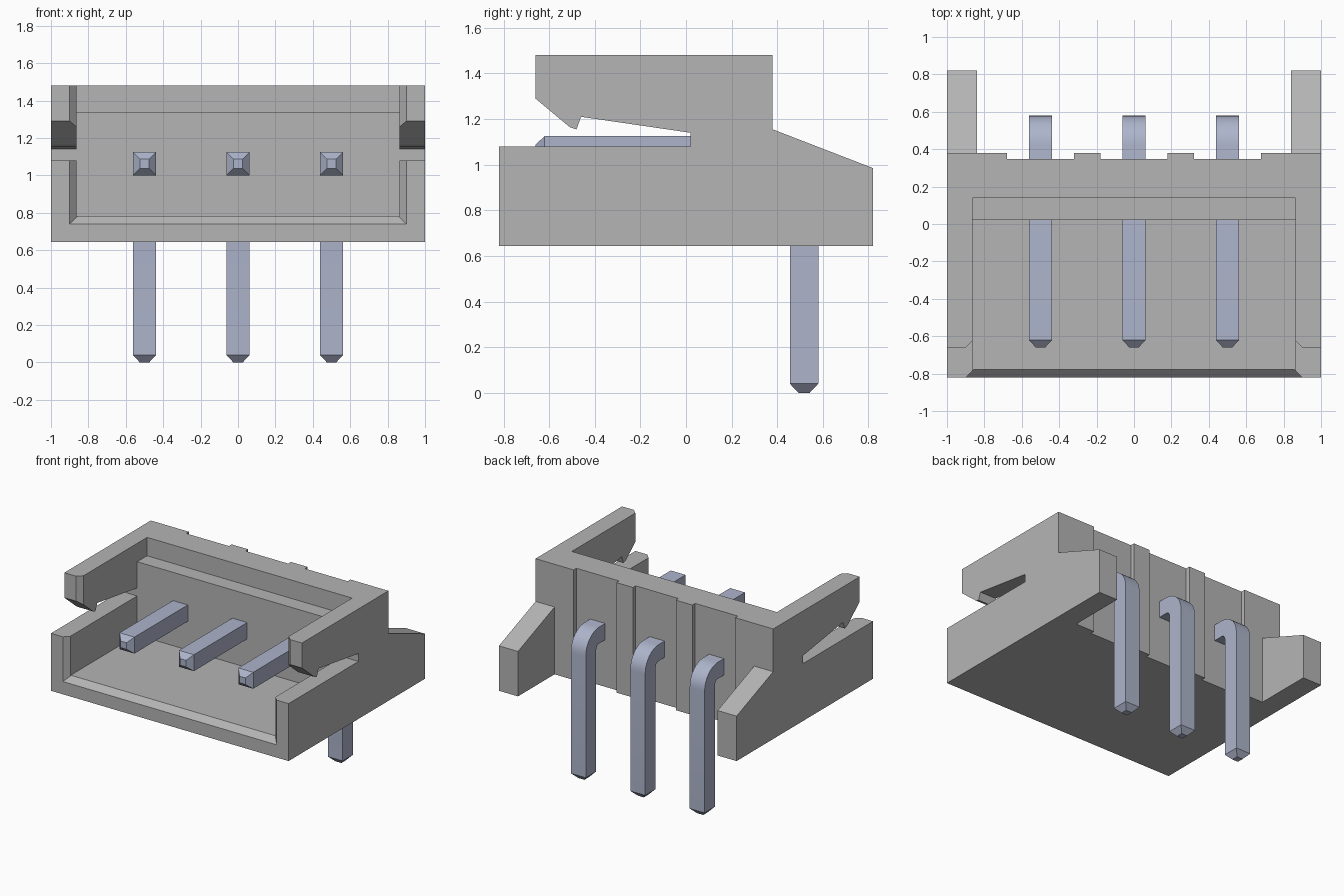
import bpy, bmesh, math
from mathutils import Vector

cube = bpy.data.objects.get("Cube")
if cube:
    bpy.data.objects.remove(cube, do_unlink=True)


def material(name, rgb):
    m = bpy.data.materials.new(name)
    m.use_nodes = True
    m.diffuse_color = (*rgb, 1)
    m.node_tree.nodes["Principled BSDF"].inputs["Base Color"].default_value = (*rgb, 1)
    return m


plastic = material("grey plastic", (0.46, 0.46, 0.46))
metal = material("bluish metal", (0.42, 0.46, 0.60))


def loft(name, rings, mat):
    """Skin a list of equal-length closed rings and cap both ends."""
    bm = bmesh.new()
    rows = [[bm.verts.new(p) for p in ring] for ring in rings]
    n = len(rows[0])
    for a, b in zip(rows, rows[1:]):
        for i in range(n):
            j = (i + 1) % n
            bm.faces.new((a[i], a[j], b[j], b[i]))
    bm.faces.new(rows[0][::-1])
    bm.faces.new(rows[-1])
    bmesh.ops.recalc_face_normals(bm, faces=bm.faces)
    mesh = bpy.data.meshes.new(name)
    bm.to_mesh(mesh)
    bm.free()
    mesh.materials.append(mat)
    ob = bpy.data.objects.new(name, mesh)
    bpy.context.collection.objects.link(ob)
    return ob


def rect(hx, y, z0, z1):
    return [(-hx, y, z0), (hx, y, z0), (hx, y, z1), (-hx, y, z1)]


def cut(target, cutter):
    mod = target.modifiers.new("cut", 'BOOLEAN')
    mod.operation = 'DIFFERENCE'
    mod.solver = 'EXACT'
    mod.object = cutter
    bpy.context.view_layer.objects.active = target
    bpy.ops.object.modifier_apply(modifier=mod.name)
    bpy.data.objects.remove(cutter, do_unlink=True)


# Housing: side silhouette with slotted latch arms and sloping rear feet
side = [(-0.82, 0.643), (0.82, 0.643), (0.82, 0.985), (0.38, 1.155),
        (0.38, 1.48), (-0.66, 1.48), (-0.66, 1.29), (-0.51, 1.165),
        (-0.48, 1.155), (-0.46, 1.21), (0.02, 1.14), (0.02, 1.08), (-0.82, 1.08)]
housing = loft("housing", [[(x, y, z) for y, z in side] for x in (-1, 1)], plastic)

# Cavity, and the step at the top of the rear wall
cut(housing, loft("cavity_cutter", [rect(0.863, -0.95, 0.782, 1.6),
                                    rect(0.863, 0.021, 0.782, 1.6)], plastic))
cut(housing, loft("step_cutter", [rect(0.863, -0.95, 1.34, 1.6),
                                  rect(0.863, 0.14, 1.34, 1.6)], plastic))

# Chamfers around the cavity mouth and on the latch arm tips
cut(housing, loft("mouth_cutter", [rect(0.94, -0.86, 0.70, 1.12),
                                   rect(0.82, -0.74, 0.82, 1.12)], plastic))
cut(housing, loft("arm_tip_cutter", [rect(0.94, -0.70, 1.12, 1.6),
                                     rect(0.82, -0.58, 1.12, 1.6)], plastic))

# Space between the rear feet, with shallow recesses behind the pins
half = [(0.18, 0.347), (0.18, 0.38), (0.32, 0.38), (0.32, 0.347),
        (0.68, 0.347), (0.68, 0.38), (0.84, 0.38), (0.84, 0.95)]
plan = half + [(-x, y) for x, y in reversed(half)]
cut(housing, loft("rear_cutter", [[(x, y, z) for x, y in plan] for z in (0.5, 1.6)], plastic))


# Bent square pins with tapered ends
def pin(name, x):
    h, r, steps = 0.0625, 0.0975, 8
    cy, cz = 0.42, 0.965
    up = math.pi / 2
    path = [(-0.66, cz + r, up, 0.025), (-0.62, cz + r, up, h)]
    for i in range(steps + 1):
        a = up * (1 - i / steps)
        path.append((cy + r * math.cos(a), cz + r * math.sin(a), a, h))
    path += [(cy + r, 0.04, 0, h), (cy + r, 0, 0, 0.025)]
    rings = []
    for y, z, a, s in path:
        c, n = Vector((x, y, z)), Vector((0, math.cos(a), math.sin(a)))
        side_dir = Vector((1, 0, 0))
        rings.append([c + s * (u * side_dir + v * n)
                      for u, v in ((-1, -1), (1, -1), (1, 1), (-1, 1))])
    ob = loft(name, rings, metal)
    bpy.ops.object.select_all(action='DESELECT')
    ob.select_set(True)
    bpy.context.view_layer.objects.active = ob
    bpy.ops.object.shade_smooth_by_angle(angle=math.radians(25))


for label, x in (("right", -0.5), ("middle", 0), ("left", 0.5)):
    pin(label + "_pin", x)
